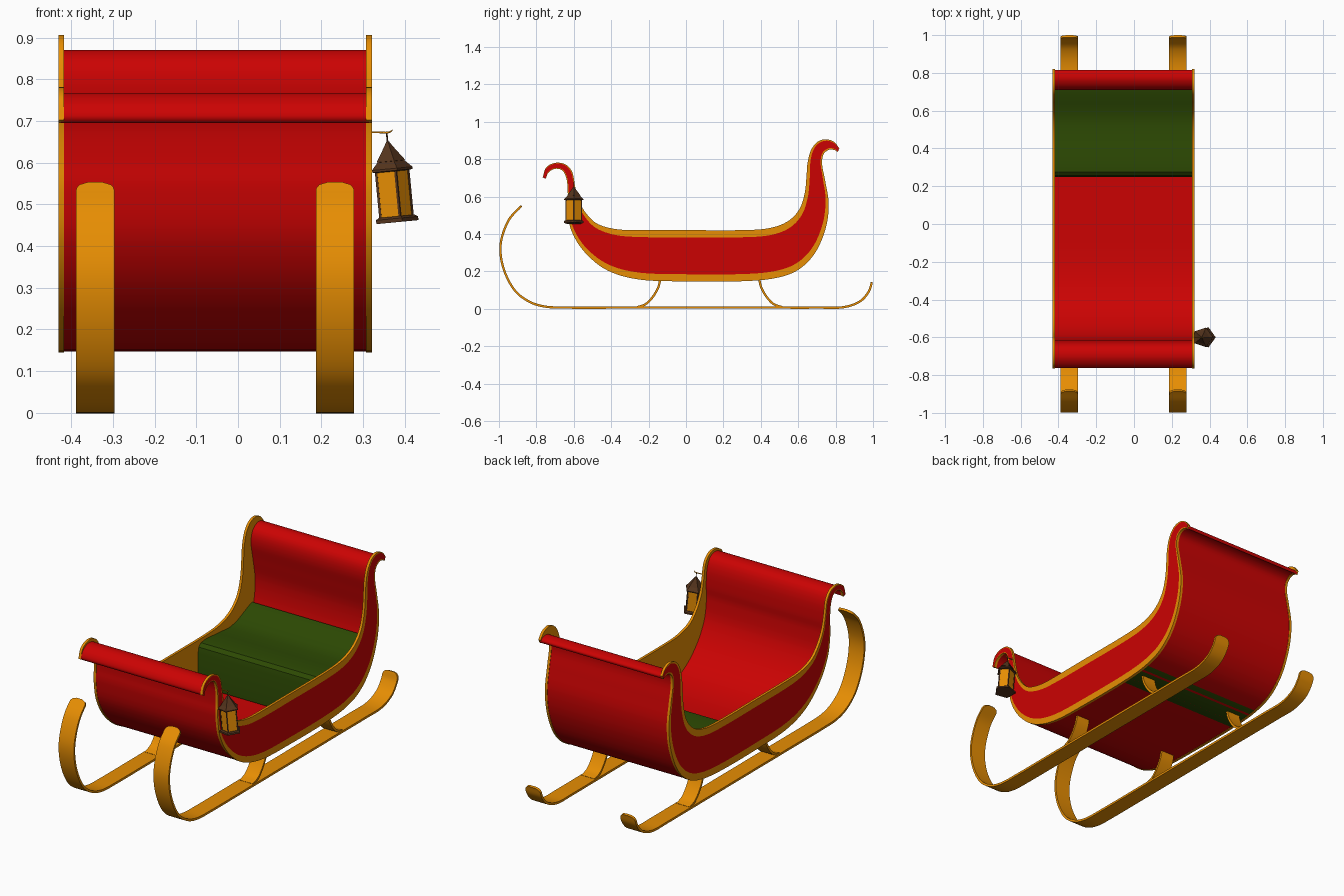
import bpy, bmesh, math
from mathutils import Vector

if "Cube" in bpy.data.objects:
    bpy.data.objects.remove(bpy.data.objects["Cube"])

def material(name, rgb):
    m = bpy.data.materials.new(name)
    m.diffuse_color = (*rgb, 1)
    m.use_nodes = True
    m.node_tree.nodes["Principled BSDF"].inputs["Base Color"].default_value = m.diffuse_color
    return m

RED = material("red paint", (0.60, 0.0008, 0.0008))
GOLD = material("gold wood", (0.80, 0.27, 0.001))
GREEN = material("green cushion", (0.026, 0.068, 0.001))
BROWN = material("dark brown metal", (0.088, 0.034, 0.012))
CX = -0.055  # centre line of the sleigh body (lantern sticks out to the right)

def spline(pts, steps):
    """Catmull-Rom curve through points of any dimension."""
    p = [Vector(q) for q in pts]
    p = [2 * p[0] - p[1]] + p + [2 * p[-1] - p[-2]]
    out = []
    for i in range(1, len(p) - 2):
        a, b, c, d = p[i - 1:i + 3]
        for s in range(steps):
            t = s / steps
            out.append(0.5 * (2 * b + (c - a) * t + (2 * a - 5 * b + 4 * c - d) * t * t
                              + (3 * b - a - 3 * c + d) * t ** 3))
    return out + [p[-2]]

def loft(name, rings, mats, red_side=None, loc=(CX, 0, 0), mirror=False, angle=35):
    """Skin closed rings of points, cap both ends."""
    bm = bmesh.new()
    vs = [[bm.verts.new(c) for c in r] for r in rings]
    n = len(rings[0])
    for a, b in zip(vs, vs[1:]):
        for k in range(n):
            f = bm.faces.new((a[k], a[(k + 1) % n], b[(k + 1) % n], b[k]))
            f.material_index = 1 if k == red_side else 0
    bm.faces.new(vs[0])
    bm.faces.new(vs[-1][::-1])
    bmesh.ops.recalc_face_normals(bm, faces=bm.faces)
    me = bpy.data.meshes.new(name)
    bm.to_mesh(me)
    bm.free()
    for m in mats:
        me.materials.append(m)
    ob = bpy.data.objects.new(name, me)
    bpy.context.collection.objects.link(ob)
    ob.location = loc
    bpy.ops.object.select_all(action='DESELECT')
    ob.select_set(True)
    bpy.context.view_layer.objects.active = ob
    bpy.ops.object.shade_smooth_by_angle(angle=math.radians(angle))
    if mirror:
        ob.modifiers.new("mirror", 'MIRROR')
    return ob

def ribbon(path, x0, half, lo, hi, round_r=0.0, thin_r=0.0):
    """Rings of a flat strip along a (y, z) path; ends rounded in width or thinned."""
    dist = [0.0]
    for a, b in zip(path, path[1:]):
        dist.append(dist[-1] + (b - a).length)
    rings = []
    for i, p in enumerate(path):
        t = (path[min(i + 1, len(path) - 1)] - path[max(i - 1, 0)]).normalized()
        n = Vector((-t.y, t.x))
        d = min(dist[i], dist[-1] - dist[i])
        w, h = half, hi
        if d < round_r:
            w = half - round_r + math.sqrt(round_r ** 2 - (round_r - d) ** 2)
        if d < thin_r:
            h = lo + (hi - lo) * (.3 + .7 * math.sqrt(1 - (1 - d / thin_r) ** 2))
        a, b = p + n * lo, p + n * h
        rings.append([(x0 - w, *a), (x0 + w, *a), (x0 + w, *b), (x0 - w, *b)])
    return rings

# side outline: lower y, z and upper y, z in pairs from front curl to back curl
outline = [
    (-.750, .695, -.766, .703), (-.735, .728, -.748, .755), (-.70, .748, -.70, .78),
    (-.66, .738, -.645, .772), (-.638, .69, -.608, .73), (-.632, .61, -.592, .65),
    (-.634, .53, -.572, .575), (-.612, .415, -.53, .505), (-.540, .300, -.47, .452),
    (-.42, .205, -.37, .425), (-.25, .156, -.24, .42), (0, .146, 0, .42),
    (.30, .147, .29, .42), (.48, .164, .44, .43), (.60, .208, .54, .465),
    (.69, .298, .605, .53), (.747, .43, .635, .62), (.763, .56, .645, .72),
    (.745, .68, .65, .78), (.728, .77, .667, .845), (.735, .825, .70, .89),
    (.765, .85, .745, .906), (.795, .848, .79, .893), (.810, .838, .82, .858)]
curve = spline(outline, 6)

# side panels: gold rim and inner face, red field on the outer face
XO, XI = 0.376, 0.362
rings = []
for c in curve:
    L, U = Vector(c[:2]), Vector(c[2:])
    rings.append([(XO, *L), (XO, *L.lerp(U, .14)), (XO, *L.lerp(U, .86)),
                  (XO, *U), (XI, *U), (XI, *L)])
loft("side_panel", rings, [GOLD, RED], red_side=1, mirror=True)

# body shell: one curled sheet forming front, floor and back
lower = [Vector(c[:2]) for c in curve]
loft("body_shell", ribbon(lower, 0, .369, .002, .019, thin_r=.02), [RED])

# seat cushion
seat = [(.29, .148), (.25, .17), (.25, .35), (.256, .38), (.275, .397), (.32, .402),
        (.42, .394), (.52, .386), (.58, .395), (.64, .42), (.69, .442), (.72, .45),
        (.728, .44), (.71, .38), (.67, .31), (.60, .225), (.50, .18), (.475, .164),
        (.40, .154)]
loft("seat_cushion", [[(x, *p) for p in seat] for x in (-.363, .363)], [GREEN])

# runners
runner = [(-.88, .55), (-.95, .47), (-.991, .345), (-.977, .22), (-.92, .104), (-.842, .04),
          (-.75, .011), (-.62, .006), (-.35, .006), (0, .006), (.4, .006), (.7, .006),
          (.84, .008), (.928, .038), (.976, .09), (.994, .142)]
loft("runner", ribbon(spline(runner, 12), .2875, .046, -.006, .006, .03), [GOLD], mirror=True)

# curved struts between runners and body
struts = {"front_strut": [(-.138, .155), (-.15, .11), (-.18, .06), (-.215, .025), (-.26, .008)],
          "back_strut": [(.39, .165), (.402, .115), (.43, .065), (.468, .025), (.515, .008)]}
for name, pts in struts.items():
    loft(name, ribbon(spline(pts, 6), .2875, .04, -.006, .006), [GOLD], mirror=True)

# five-sided lantern, hanging with a slight tilt
def lantern_part(name, profile, mat, n=5, off=(0, 0), phase=0.0):
    rings = [[(off[0] + r * math.cos(phase + math.tau * k / n),
               off[1] + r * math.sin(phase + math.tau * k / n), z) for k in range(n)]
             for r, z in profile]
    ob = loft(name, rings, [mat], loc=(.377, -.6, .457), angle=20)
    ob.rotation_euler = (0, -.095, 0)
    return ob

lantern_part("lantern_base", [(.056, 0), (.056, .009), (.048, .014)], BROWN)
lantern_part("lantern_glass", [(.043, .012), (.043, .127)], GOLD)
lantern_part("lantern_roof", [(.045, .122), (.054, .124), (.054, .129), (.03, .152)], BROWN)
lantern_part("lantern_cap", [(.028, .145), (.038, .147), (.012, .182), (.004, .194)], BROWN)
for k in range(5):
    a = math.tau * k / 5
    lantern_part("lantern_post", [(.004, .01), (.004, .126)], BROWN, 4,
                 (.042 * math.cos(a), .042 * math.sin(a)), a)
lantern_part("lantern_link", [(.002, .19), (.002, .219)], BROWN, 6)

# hook arm holding the lantern
arm = [(.31, .673), (.335, .673), (.355, .672), (.365, .674), (.371, .679)]
rings = [[(p.x, -.6 + .0025 * math.cos(math.tau * k / 6), p.y + .0025 * math.sin(math.tau * k / 6))
          for k in range(6)] for p in spline(arm, 3)]
loft("lantern_hook", rings, [GOLD], loc=(0, 0, 0), angle=80)
